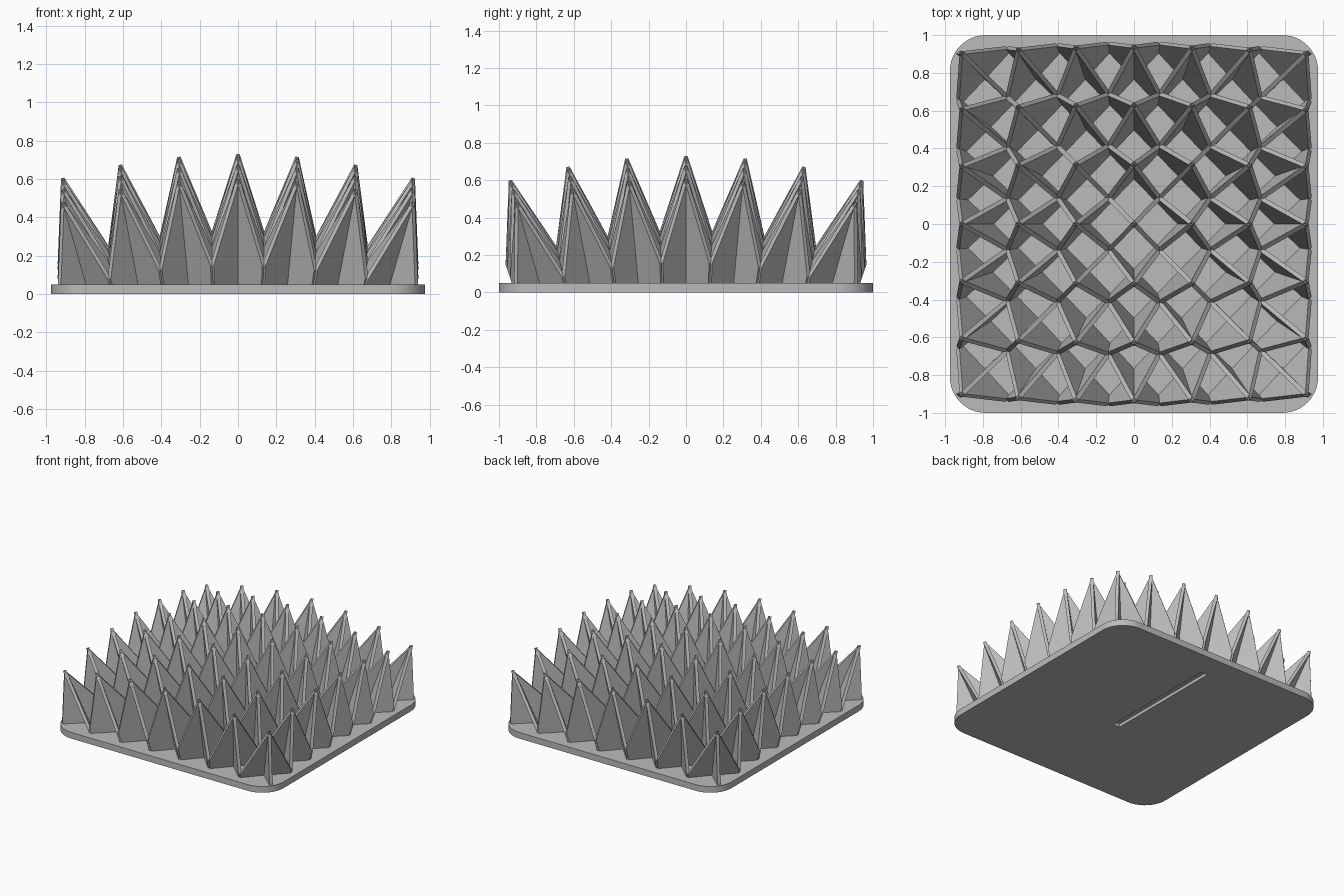
import bpy, bmesh, math
from mathutils import Vector

if "Cube" in bpy.data.objects:
    bpy.data.objects.remove(bpy.data.objects["Cube"], do_unlink=True)

# One grey material for everything
grey = bpy.data.materials.new("light grey")
grey.use_nodes = True
colour = (0.5, 0.5, 0.5, 1)
grey.diffuse_color = colour
grey.node_tree.nodes["Principled BSDF"].inputs["Base Color"].default_value = colour

CENTRE = Vector((0, 0, -2.7))    # all spikes radiate from this point
TIP_R, NODE_R = 3.43, 3.01       # spheres holding the tips and the valleys
STEP_X, STEP_Y = 0.09, 0.0925    # angle between neighbouring spikes
FLOOR = 0.04                     # fins sink slightly into the plate
THICK = 0.024


def finish(name, bm):
    bmesh.ops.recalc_face_normals(bm, faces=bm.faces)
    mesh = bpy.data.meshes.new(name)
    bm.to_mesh(mesh)
    bm.free()
    mesh.materials.append(grey)
    obj = bpy.data.objects.new(name, mesh)
    bpy.context.collection.objects.link(obj)
    return obj


def on_sphere(radius, i, j):
    a, b = i * STEP_X, j * STEP_Y
    return CENTRE + radius * Vector((math.sin(a), math.cos(a) * math.sin(b),
                                     math.cos(a) * math.cos(b)))


def drop(p):
    """Follow the radial line from p down to the floor."""
    ray = p - CENTRE
    return CENTRE + ray * ((FLOOR - CENTRE.z) / ray.z)


def add_prism(bm, outline, offset):
    near = [bm.verts.new(p - offset) for p in outline]
    far = [bm.verts.new(p + offset) for p in outline]
    bm.faces.new(near)
    bm.faces.new(far[::-1])
    for k in range(len(near)):
        n = (k + 1) % len(near)
        bm.faces.new((near[n], near[k], far[k], far[n]))


# Spikes: four thin fins crossing at the tip, sloping to shared valley points
def spike(i, j):
    bm = bmesh.new()
    tip = on_sphere(TIP_R, i, j)
    for sx in (-0.5, 0.5):
        for sy in (-0.5, 0.5):
            node = on_sphere(NODE_R, i + sx, j + sy)
            offset = (tip - CENTRE).cross(node - CENTRE).normalized() * THICK / 2
            if node.z > FLOOR + 0.005:
                outline = [tip, node, drop(node), drop(tip)]
            else:
                outline = [tip, tip.lerp(node, (tip.z - FLOOR) / (tip.z - node.z)),
                           drop(tip)]
            add_prism(bm, outline, offset)
    finish(f"spike_{i + 4}_{j + 4}", bm)


for i in range(-3, 4):
    for j in range(-3, 4):
        spike(i, j)

# Base plate with rounded corners
HX, HY, HEIGHT, RADIUS = 0.975, 1.0, 0.05, 0.19
bm = bmesh.new()
rim = []
for quarter, (sx, sy) in enumerate(((1, 1), (-1, 1), (-1, -1), (1, -1))):
    for k in range(13):
        a = (quarter + k / 12) * math.pi / 2
        rim.append(Vector((sx * (HX - RADIUS) + RADIUS * math.cos(a),
                           sy * (HY - RADIUS) + RADIUS * math.sin(a), HEIGHT / 2)))
add_prism(bm, rim, Vector((0, 0, HEIGHT / 2)))
plate = finish("base_plate", bm)

# Hanging slot cut in the underside
bm = bmesh.new()
slot = [Vector((x, y, 0)) for x, y in ((-.03, -.2), (.03, -.2), (.03, .8), (-.03, .8))]
add_prism(bm, slot, Vector((0, 0, 0.025)))
cutter = finish("slot_cutter", bm)
cutter.hide_render = True
cut = plate.modifiers.new("slot", 'BOOLEAN')
cut.operation, cut.solver, cut.object = 'DIFFERENCE', 'EXACT', cutter
bpy.context.view_layer.objects.active = plate
plate.select_set(True)
bpy.ops.object.modifier_apply(modifier=cut.name)
bpy.data.objects.remove(cutter, do_unlink=True)
bpy.ops.object.shade_smooth_by_angle(angle=math.radians(30))
